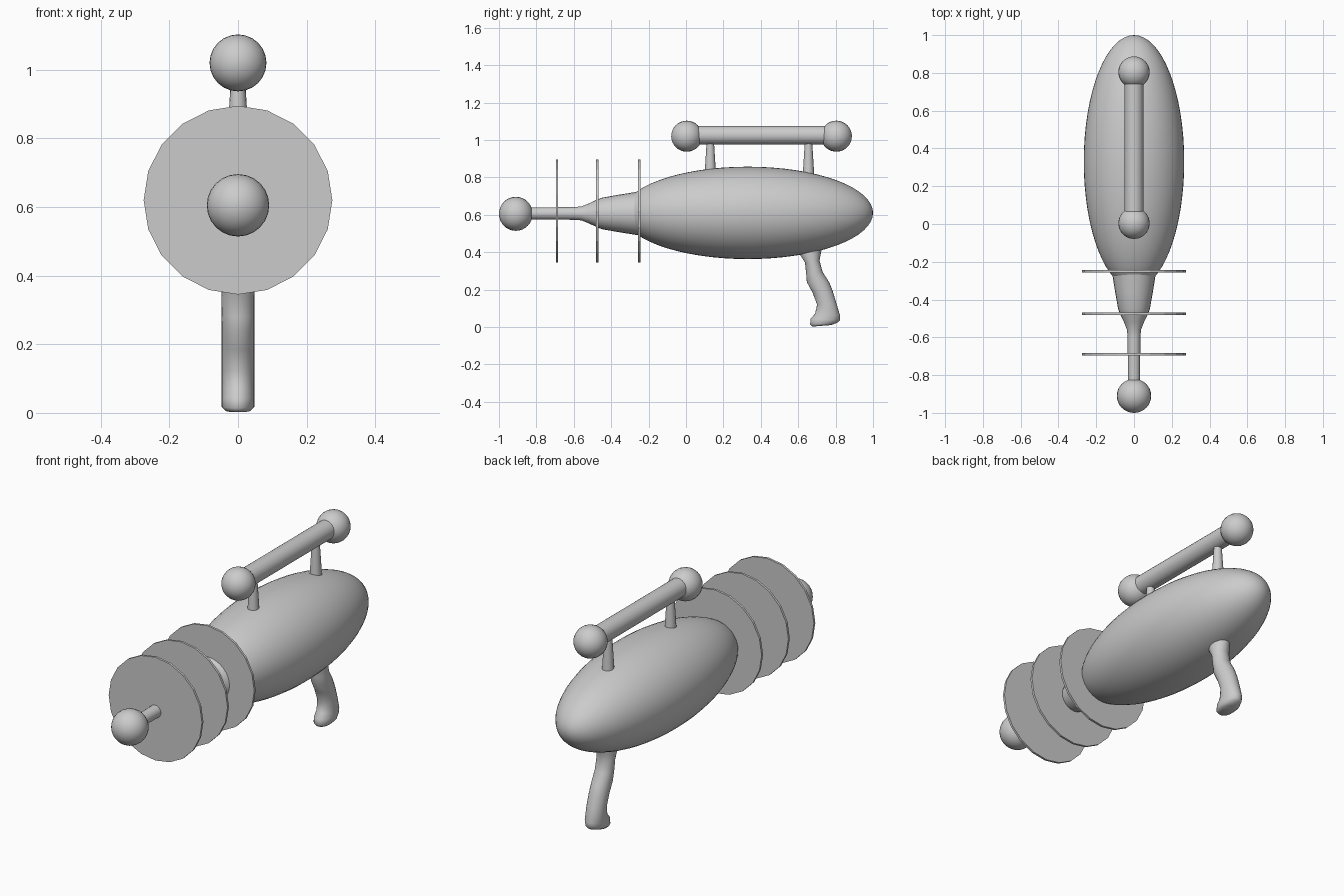
import bpy, bmesh, math
from mathutils import Matrix, Vector

cube = bpy.data.objects.get("Cube")
if cube:
    bpy.data.objects.remove(cube, do_unlink=True)

grey = bpy.data.materials.new("plain grey")
grey.use_nodes = True
colour = (0.6, 0.6, 0.6, 1)
grey.diffuse_color = colour
grey.node_tree.nodes["Principled BSDF"].inputs["Base Color"].default_value = colour


def finish(name, bm, angle=40):
    bmesh.ops.recalc_face_normals(bm, faces=bm.faces)
    mesh = bpy.data.meshes.new(name)
    bm.to_mesh(mesh)
    bm.free()
    mesh.materials.append(grey)
    ob = bpy.data.objects.new(name, mesh)
    bpy.context.collection.objects.link(ob)
    bpy.ops.object.select_all(action='DESELECT')
    ob.select_set(True)
    bpy.context.view_layer.objects.active = ob
    bpy.ops.object.shade_smooth_by_angle(angle=math.radians(angle))
    return ob


def ellipsoid(name, centre, radii, segments=24, rings=16):
    # Poles lie along the length of the model
    bm = bmesh.new()
    bmesh.ops.create_uvsphere(bm, u_segments=segments, v_segments=rings, radius=1)
    bmesh.ops.rotate(bm, verts=bm.verts, matrix=Matrix.Rotation(math.pi / 2, 3, 'X'))
    bmesh.ops.scale(bm, verts=bm.verts, vec=radii)
    bmesh.ops.translate(bm, verts=bm.verts, vec=centre)
    return finish(name, bm)


def loft(name, rings, angle=40):
    # Skin a list of point rings and cap both ends
    bm = bmesh.new()
    loops = [[bm.verts.new(p) for p in ring] for ring in rings]
    n = len(loops[0])
    for a, b in zip(loops, loops[1:]):
        for i in range(n):
            j = (i + 1) % n
            bm.faces.new((a[i], a[j], b[j], b[i]))
    bm.faces.new(loops[0])
    bm.faces.new(loops[-1])
    return finish(name, bm, angle)


def circle(centre, u, v, n):
    c, u, v = Vector(centre), Vector(u), Vector(v)
    turns = [2 * math.pi * i / n for i in range(n)]
    return [c + u * math.cos(t) + v * math.sin(t) for t in turns]


def lathe(name, profile, z, n=24, angle=40):
    # Profile of (y, radius) pairs around the length axis
    return loft(name, [circle((0, y, z), (r, 0, 0), (0, 0, r), n)
                       for y, r in profile], angle)


# Body, barrel and muzzle ball
ellipsoid("body", (0, 0.33, 0.61), (0.266, 0.67, 0.247), 48, 32)
lathe("barrel", [(-0.22, 0.122), (-0.26, 0.116), (-0.36, 0.1), (-0.45, 0.084),
                 (-0.48, 0.072), (-0.52, 0.053), (-0.56, 0.037), (-0.6, 0.034),
                 (-0.9, 0.031)], 0.607)
ellipsoid("muzzle_ball", (0, -0.91, 0.605), (0.091, 0.09, 0.091))

# Thin cooling discs
for label, y in (("front", -0.69), ("middle", -0.475), ("rear", -0.25)):
    lathe(label + "_disc", [(y - 0.006, 0.275), (y + 0.006, 0.275)], 0.62, 20, 15)

# Sight tube with a ball at each end and two tapered posts
lathe("sight_tube", [(0.01, 0.05), (0.8, 0.05)], 1.025)
for label, ball_y, post_y in (("front", 0.004, 0.13), ("rear", 0.804, 0.655)):
    ellipsoid(label + "_sight_ball", (0, ball_y, 1.02), (0.083,) * 3)
    loft(label + "_sight_post", [circle((0, post_y, z), (r, 0, 0), (0, r, 0), 16)
                                 for z, r in ((0.76, 0.034), (1.0, 0.019))])

# Curved grip: front (y, z) and back (y, z) of each oval section
sections = [
    ((0.59, 0.44), (0.74, 0.45)), ((0.607, 0.39), (0.722, 0.4)),
    ((0.636, 0.345), (0.714, 0.355)), ((0.643, 0.28), (0.73, 0.295)),
    ((0.646, 0.24), (0.765, 0.24)), ((0.676, 0.185), (0.785, 0.19)),
    ((0.701, 0.12), (0.803, 0.13)), ((0.69, 0.07), (0.824, 0.06)),
    ((0.666, 0.045), (0.822, 0.035)), ((0.664, 0.014), (0.808, 0.022)),
    ((0.675, 0.002), (0.775, 0.01)),
]
rings = []
for i, (front, back) in enumerate(sections):
    f, b = Vector((0, *front)), Vector((0, *back))
    width = 0.036 if i == len(sections) - 1 else 0.048
    rings.append(circle((f + b) / 2, (width, 0, 0), (b - f) / 2, 24))
loft("grip", rings, 60)
